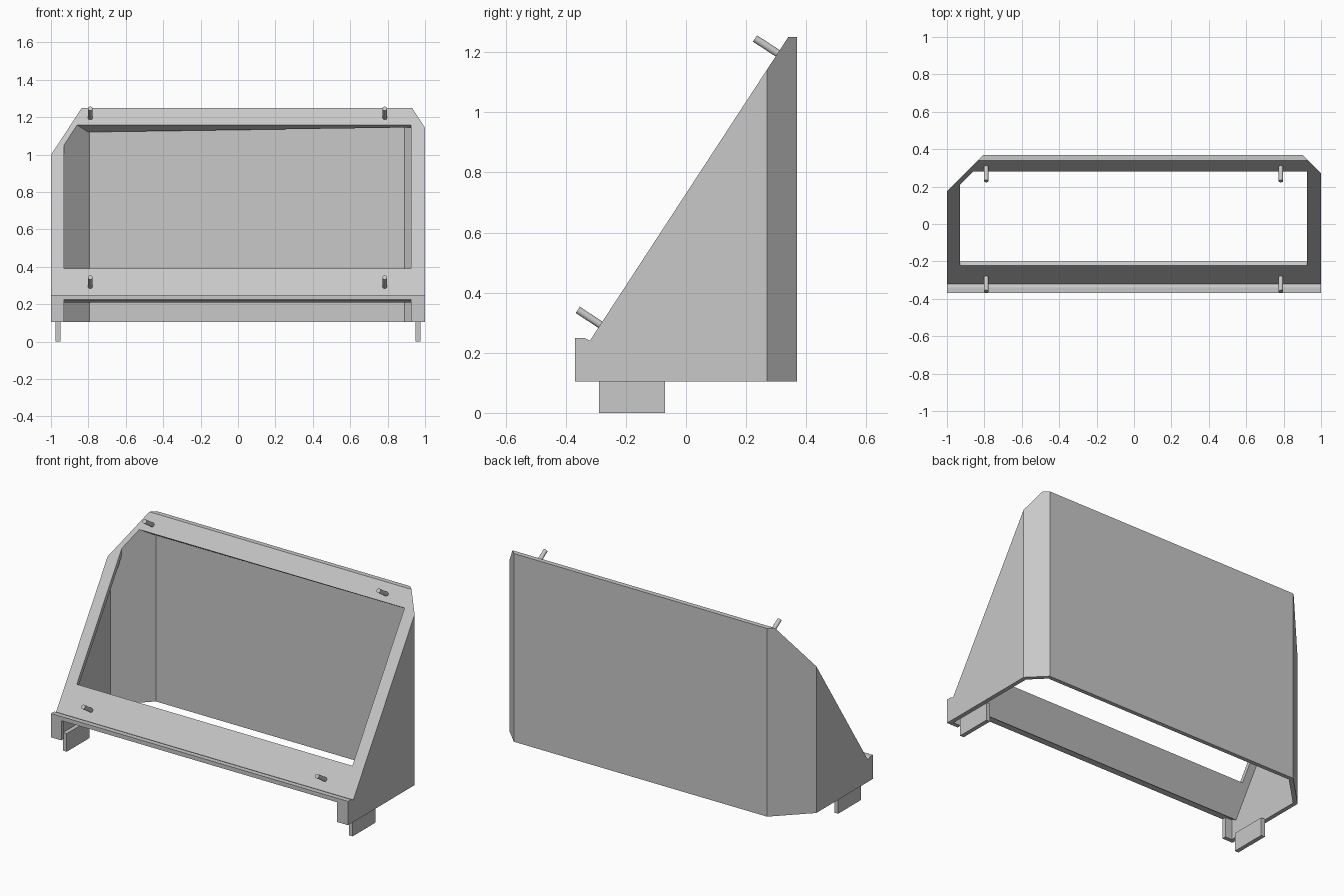
import bpy, bmesh
from mathutils import Vector

cube = bpy.data.objects.get("Cube")
if cube:
    bpy.data.objects.remove(cube, do_unlink=True)

grey = bpy.data.materials.new("light_grey")
grey.use_nodes = True
grey.diffuse_color = (0.58, 0.58, 0.58, 1)
grey.node_tree.nodes["Principled BSDF"].inputs["Base Color"].default_value = (0.58, 0.58, 0.58, 1)

SLOPE = Vector((0, 0.66, 1.01)).normalized()     # direction up the sloped front
NORMAL = Vector((0, -SLOPE.z, SLOPE.y))          # outward from the sloped front


def on_slope(x, y):
    """Point on the sloped front at a given x and y."""
    return Vector((x, y, 0.24 + (y + 0.32) * SLOPE.z / SLOPE.y))


def prism(name, points, sweep):
    """Extrude a planar outline along a vector."""
    bm = bmesh.new()
    face = bm.faces.new([bm.verts.new(p) for p in points])
    top = bmesh.ops.extrude_face_region(bm, geom=[face])["geom"]
    bmesh.ops.translate(bm, vec=sweep, verts=[g for g in top if isinstance(g, bmesh.types.BMVert)])
    bmesh.ops.recalc_face_normals(bm, faces=bm.faces)
    mesh = bpy.data.meshes.new(name)
    bm.to_mesh(mesh)
    bm.free()
    obj = bpy.data.objects.new(name, mesh)
    bpy.context.collection.objects.link(obj)
    mesh.materials.append(grey)
    return obj


def box(name, x0, x1, y0, y1, z0, z1):
    return prism(name, [(x0, y0, z0), (x1, y0, z0), (x1, y1, z0), (x0, y1, z0)], (0, 0, z1 - z0))


def footprint(name, outline):
    return prism(name, [(x, y, -0.5) for x, y in outline], (0, 0, 2.5))


def side_profile(name, outline):
    return prism(name, [(-1.5, y, z) for y, z in outline], (3, 0, 0))


def combine(obj, tool, operation):
    """Apply a boolean and remove the helper."""
    tool.hide_render = True
    mod = obj.modifiers.new("cut", "BOOLEAN")
    mod.operation, mod.object, mod.solver = operation, tool, "EXACT"
    bpy.context.view_layer.objects.active = obj
    bpy.ops.object.modifier_apply(modifier=mod.name)
    bpy.data.objects.remove(tool, do_unlink=True)


# Outer housing: chamfered footprint trimmed by the wedge profile with front lip
outer = [(-1, -0.37), (1, -0.37), (1, 0.27), (0.9, 0.37), (-0.805, 0.37), (-1, 0.175)]
inner = [(-0.975, -0.345), (0.975, -0.345), (0.975, 0.26), (0.89, 0.345),
         (-0.795, 0.345), (-0.975, 0.165)]
housing = footprint("housing", outer)
combine(housing, side_profile("wedge", [(-0.5, 0.105), (0.5, 0.105), (0.5, 1.25), (0.34, 1.25),
                                        (-0.32, 0.24), (-0.34, 0.25), (-0.5, 0.25)]), "INTERSECT")

# Hollow inside, open at the bottom
cavity = footprint("cavity", inner)
combine(cavity, side_profile("inner_wedge", [(-0.5, 0), (0.5, 0), (0.5, 1.45), (-0.31, 0.21),
                                             (-0.335, 0.225), (-0.5, 0.225)]), "INTERSECT")
combine(housing, cavity, "DIFFERENCE")

# Large window in the sloped front, kept within the inner walls
corners = [(-0.93, -0.222), (0.925, -0.222), (0.925, 0.28), (-0.93, 0.28)]
window = prism("window", [on_slope(x, y) + NORMAL * 0.05 for x, y in corners], -NORMAL * 0.12)
combine(window, footprint("inner_limit", inner), "INTERSECT")
combine(housing, window, "DIFFERENCE")

# Low opening under the front lip
combine(housing, box("front_opening", -0.93, 0.925, -0.5, -0.33, 0, 0.225), "DIFFERENCE")

# Feet below the side walls
for name, x in (("right_foot", -0.975), ("left_foot", 0.95)):
    box(name, x, x + 0.025, -0.29, -0.07, 0, 0.11)

# Pegs standing out from the sloped front
for side, x in (("right", -0.79), ("left", 0.785)):
    for level, y in (("lower", -0.285), ("upper", 0.305)):
        start = on_slope(x, y) - NORMAL * 0.01
        bpy.ops.mesh.primitive_cylinder_add(vertices=24, radius=0.0125, depth=0.1,
                                            location=start + NORMAL * 0.05,
                                            rotation=NORMAL.to_track_quat("Z", "Y").to_euler())
        peg = bpy.context.object
        peg.name = f"{side}_{level}_peg"
        peg.data.materials.append(grey)
        bpy.ops.object.shade_smooth_by_angle()
